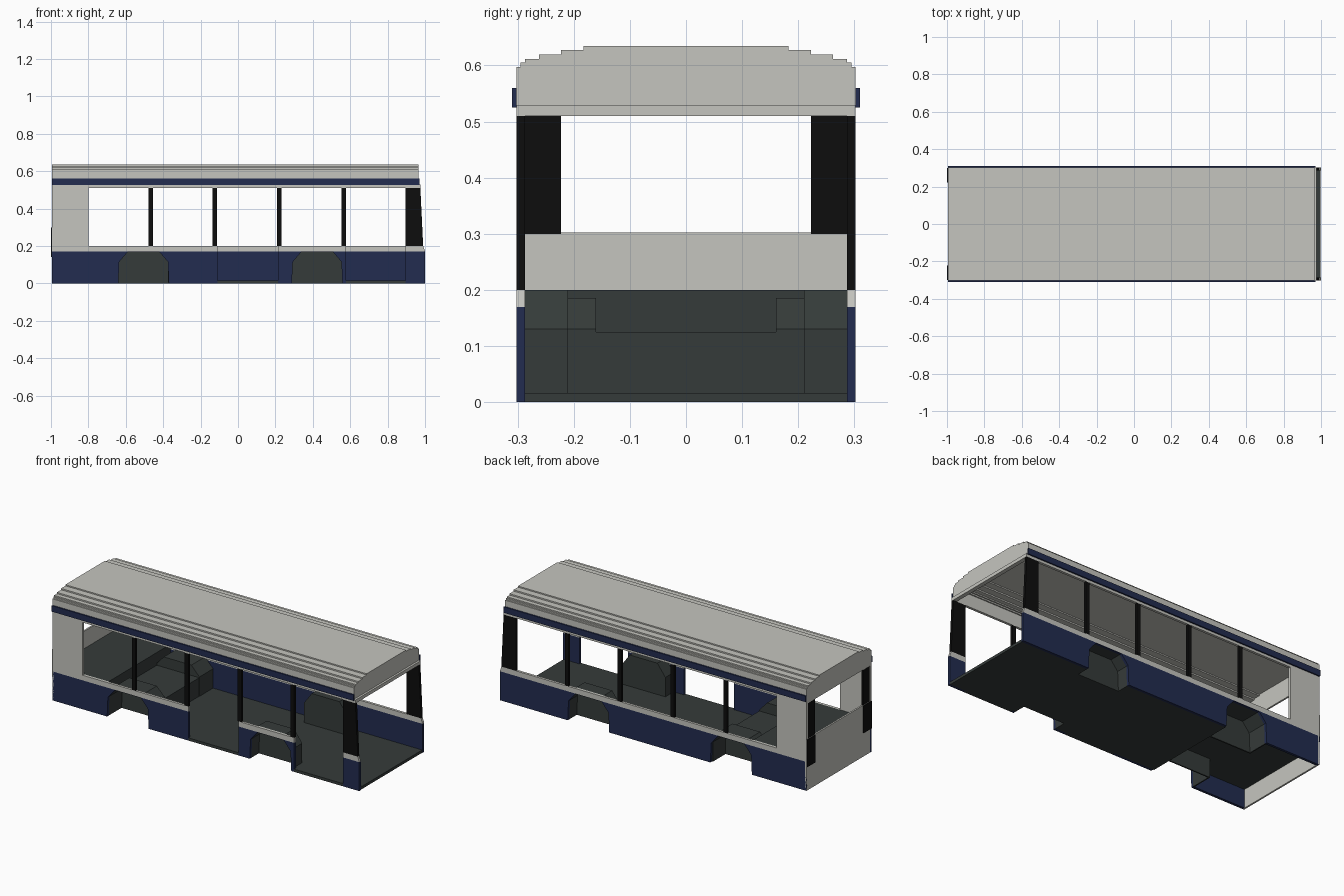
import bpy
import bmesh

cube = bpy.data.objects.get("Cube")
if cube:
    bpy.data.objects.remove(cube, do_unlink=True)


def material(name, r, g, b):
    m = bpy.data.materials.new(name)
    m.use_nodes = True
    m.diffuse_color = (r, g, b, 1)
    m.node_tree.nodes["Principled BSDF"].inputs["Base Color"].default_value = (r, g, b, 1)
    return m


GREY = material("pale grey paint", 0.56, 0.56, 0.52)
BLUE = material("navy paint", 0.016, 0.025, 0.08)
BLACK = material("black trim", 0.004, 0.004, 0.004)
DARK = material("dark floor", 0.036, 0.044, 0.042)

# Where the two profile coordinates and the extrusion depth go, per axis
PLACE = {
    "x": lambda u, v, d: (d, u, v),
    "y": lambda u, v, d: (u, d, v),
    "z": lambda u, v, d: (u, v, d),
}


def prism(name, pts, axis, a, b, mat):
    """Extrude a flat outline along an axis from a to b."""
    bm = bmesh.new()
    base = bm.faces.new([bm.verts.new(PLACE[axis](u, v, a)) for u, v in pts])
    ext = bmesh.ops.extrude_face_region(bm, geom=[base], use_keep_orig=True)
    shift = PLACE[axis](0, 0, b - a)
    moved = [g for g in ext["geom"] if isinstance(g, bmesh.types.BMVert)]
    bmesh.ops.translate(bm, verts=moved, vec=shift)
    bmesh.ops.recalc_face_normals(bm, faces=bm.faces)
    mesh = bpy.data.meshes.new(name)
    bm.to_mesh(mesh)
    bm.free()
    mesh.materials.append(mat)
    obj = bpy.data.objects.new(name, mesh)
    bpy.context.collection.objects.link(obj)
    return obj


def box(name, x0, x1, y0, y1, z0, z1, mat):
    return prism(name, [(x0, y0), (x1, y0), (x1, y1), (x0, y1)], "z", z0, z1, mat)


OUT, IN = 0.302, 0.287           # side wall faces
SILL, HEAD = 0.2, 0.51           # window heights
BELT = 0.17                      # top of the navy skirt
WHEELS = {"rear": -0.505, "front": 0.423}
ARCH = [(-0.135, 0), (-0.13, 0.115), (-0.085, 0.168),
        (0.085, 0.168), (0.13, 0.115), (0.135, 0)]


def skirt(name, x0, x1, y0, y1):
    """Lower wall with wheel arches cut out, and the pale strip above it."""
    pts = [(x0, 0)]
    for c in WHEELS.values():
        if x0 < c < x1:
            pts += [(c + u, v) for u, v in ARCH]
    pts += [(x1, 0), (x1, BELT), (x0, BELT)]
    prism(name + "_skirt", pts, "y", y0, y1, BLUE)
    tip = x1 - 0.01 if x1 == 1 else x1
    prism(name + "_belt", [(x0, BELT), (x1, BELT), (tip, SILL), (x0, SILL)],
          "y", y0, y1, GREY)


# Side walls: the right side has two door openings, the left is unbroken
skirt("left_wall", -0.995, 1, IN, OUT)
for part, x0, x1 in (("rear", -0.995, -0.11), ("middle", 0.215, 0.577), ("front", 0.895, 1)):
    skirt("right_wall_" + part, x0, x1, -OUT, -IN)

for side, s in (("left", 1), ("right", -1)):
    y0, y1 = sorted((s * IN, s * OUT))
    box(side + "_rear_panel", -0.995, -0.8, y0, y1, SILL, HEAD, GREY)
    for i in range(4):
        x = -0.467 + i * 0.344
        box(f"{side}_pillar_{i + 1}", x - 0.012, x + 0.012, y0, y1, SILL, HEAD, BLACK)
    prism(side + "_front_pillar",
          [(0.895, SILL), (0.99, SILL), (0.975, HEAD), (0.895, HEAD)],
          "y", y0, y1, BLACK)
    # Stripe under the roof edge
    ys = sorted((s * OUT, s * 0.31))
    box(side + "_roof_stripe", -0.995, 0.97, *ys, 0.525, 0.56, BLUE)
    # Rear corner columns and lamp plates
    yc = sorted((s * 0.223, s * 0.3))
    box(side + "_rear_column", -0.994, -0.985, *yc, 0.3, HEAD, BLACK)
    box(side + "_rear_lamp", -1, -0.994, *yc, 0.14, 0.3, BLACK)

    # Wheel housings: arched tunnel closed on the inner side
    for end, inner, top in (("front", 0.21, 0.2), ("rear", 0.16, 0.186)):
        c = WHEELS[end]
        shell = [(-0.142, 0), (-0.142, 0.13), (-0.09, top),
                 (0.09, top), (0.142, 0.13), (0.142, 0)]
        outline = [(c + u, v) for u, v in shell]
        band = outline + [(c + u, v) for u, v in reversed(ARCH)]
        prism(f"{side}_{end}_wheel_tunnel", band, "y", s * inner, s * IN, DARK)
        prism(f"{side}_{end}_wheel_inner_wall", outline, "y",
              s * inner, s * (inner + 0.008), DARK)

# Low floor, notched around the front wheels
w0, w1 = WHEELS["front"] - 0.135, WHEELS["front"] + 0.135
edge = [(-0.365, IN), (w0, IN), (w0, 0.21), (w1, 0.21), (w1, IN), (0.997, IN)]
prism("low_floor", edge + [(x, -y) for x, y in reversed(edge)], "z", 0, 0.016, DARK)
# Door sills reach the outer face
box("middle_door_sill", -0.11, 0.215, -OUT, -IN, 0, 0.016, DARK)
box("front_door_sill", 0.577, 0.895, -OUT, -IN, 0, 0.016, DARK)

# Raised floor between the rear wheels and the rear platform
box("floor_riser", -0.375, -0.365, -IN, IN, 0, 0.125, DARK)
box("raised_floor", -0.64, -0.365, -0.165, 0.165, 0.11, 0.125, DARK)
box("rear_platform", -0.985, -0.64, -IN, IN, 0.11, SILL, DARK)

# Rear end below the window
box("rear_wall", -0.995, -0.985, -OUT, OUT, 0, 0.302, GREY)

# Stepped hollow roof
steps = [(0.302, 0.597), (0.295, 0.605), (0.287, 0.612),
         (0.262, 0.62), (0.223, 0.628), (0.183, 0.635)]
half = [(OUT, HEAD)]
for i, (y, z) in enumerate(steps):
    if i:
        half.append((y, steps[i - 1][1]))
    half.append((y, z))
liner = [(y - 0.015, z if z == HEAD else z - 0.012) for y, z in half]


def both(pts):
    return pts + [(-y, z) for y, z in reversed(pts)]


prism("roof_shell", both(half) + both(liner)[::-1], "x", -0.995, 0.965, GREY)
prism("roof_front_cap", both(half), "x", 0.953, 0.965, GREY)
prism("roof_rear_cap", both(half), "x", -0.995, -0.985, GREY)
box("front_lintel", 0.953, 0.977, -OUT, OUT, HEAD, 0.53, GREY)
